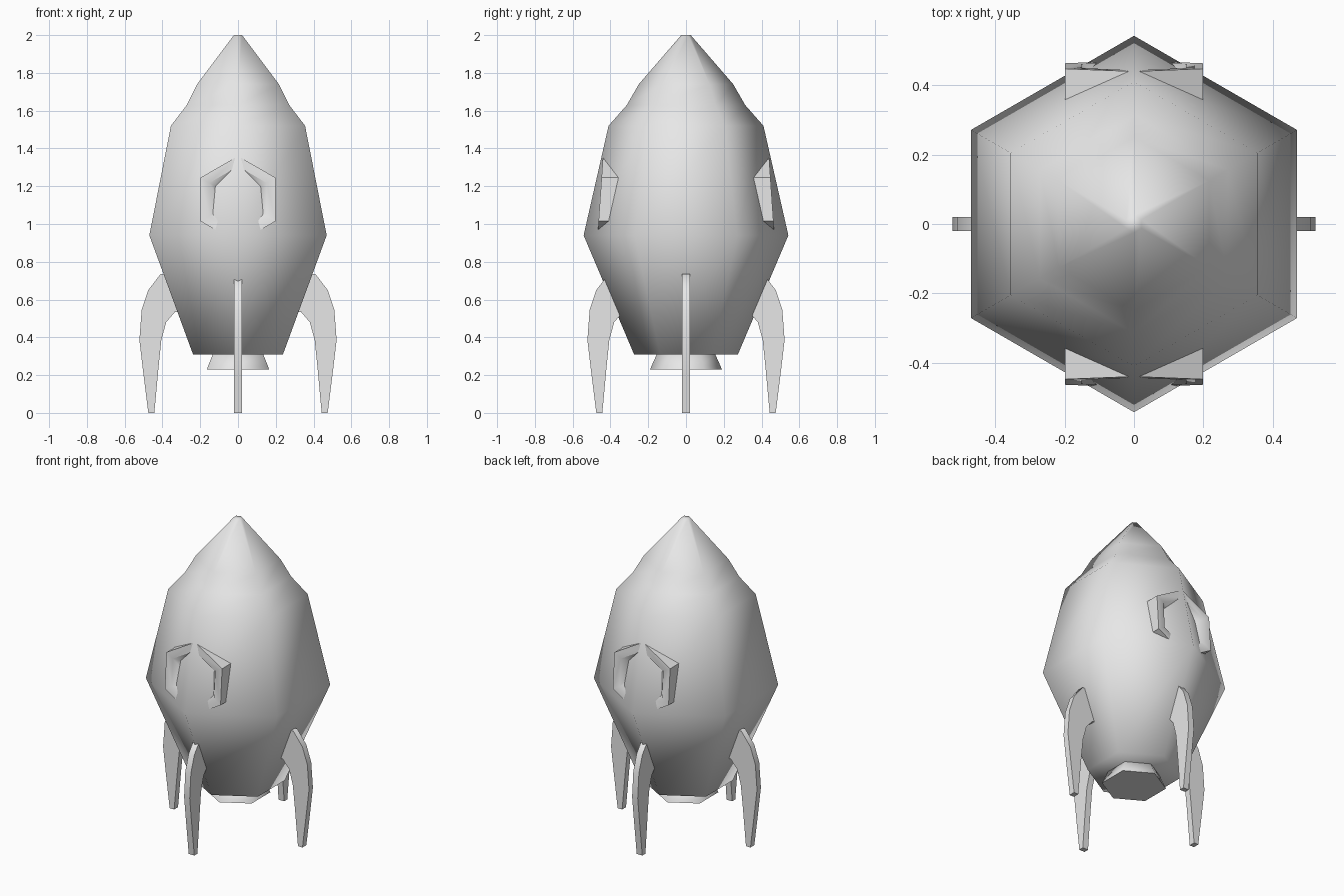
import bpy, bmesh, math
from mathutils import Matrix

if "Cube" in bpy.data.objects:
    bpy.data.objects.remove(bpy.data.objects["Cube"], do_unlink=True)

grey = bpy.data.materials.new("plain grey")
grey.use_nodes = True
grey.diffuse_color = (0.8, 0.8, 0.8, 1)
grey.node_tree.nodes["Principled BSDF"].inputs["Base Color"].default_value = (0.8, 0.8, 0.8, 1)


def finish(name, bm, angle):
    """Turn a bmesh into a shaded grey object."""
    bmesh.ops.recalc_face_normals(bm, faces=bm.faces)
    mesh = bpy.data.meshes.new(name)
    bm.to_mesh(mesh)
    bm.free()
    mesh.materials.append(grey)
    obj = bpy.data.objects.new(name, mesh)
    bpy.context.collection.objects.link(obj)
    bpy.ops.object.select_all(action='DESELECT')
    obj.select_set(True)
    bpy.context.view_layer.objects.active = obj
    bpy.ops.object.shade_smooth_by_angle(angle=math.radians(angle))
    return obj


def hex_lathe(profile, closed=False):
    """Six-sided lathe of (radius, height) pairs about z, corners on the y axis."""
    bm = bmesh.new()
    rings = []
    for r, z in profile:
        angles = [math.radians(90 + 60 * i) for i in range(6)]
        rings.append([bm.verts.new((r * math.cos(a), r * math.sin(a), z)) for a in angles])
    pairs = list(zip(rings, rings[1:]))
    if closed:
        pairs.append((rings[-1], rings[0]))
    else:
        bm.faces.new(rings[0])
        bm.faces.new(rings[-1])
    for low, high in pairs:
        for i in range(6):
            j = (i + 1) % 6
            bm.faces.new((low[i], low[j], high[j], high[i]))
    return bm


# Hull and engine nozzle
finish("hull", hex_lathe([(0.275, 0.31), (0.542, 0.94), (0.41, 1.52),
                          (0.313, 1.63), (0.25, 1.74), (0.025, 2.0)]), 75)
finish("nozzle", hex_lathe([(0.19, 0.23), (0.182, 0.25), (0.15, 0.32)]), 75)

# Four curved landing fins, outline as (distance from axis, height)
FIN = [(0.36, 0.735), (0.41, 0.735), (0.475, 0.65), (0.51, 0.545), (0.522, 0.386),
       (0.50, 0.20), (0.475, 0.0), (0.443, 0.0), (0.42, 0.25), (0.406, 0.386),
       (0.38, 0.48), (0.335, 0.533), (0.28, 0.54)]
for k, side in enumerate(("left", "back", "right", "front")):
    bm = bmesh.new()
    face = bm.faces.new([bm.verts.new((x, -0.02, z)) for x, z in FIN])
    moved = bmesh.ops.extrude_face_region(bm, geom=[face])["geom"]
    bmesh.ops.translate(bm, vec=(0, 0.04, 0),
                        verts=[v for v in moved if isinstance(v, bmesh.types.BMVert)])
    bmesh.ops.rotate(bm, verts=bm.verts, matrix=Matrix.Rotation(k * math.pi / 2, 3, 'Z'))
    finish(side + "_fin", bm, 60)

# Hexagonal window frames, partly sunk into the front and back ridges
FRAME = [(0.23, 0), (0.175, 0), (0.09, -0.085), (0.09, -0.13), (0.23, -0.13)]
for side, sign in (("front", -1), ("back", 1)):
    bm = hex_lathe(FRAME, closed=True)
    for v in bm.verts:
        across, up, out = v.co
        v.co = (across, sign * (0.455 + out - 0.0685 * up), 1.13 + up)
    finish(side + "_window_frame", bm, 50)
